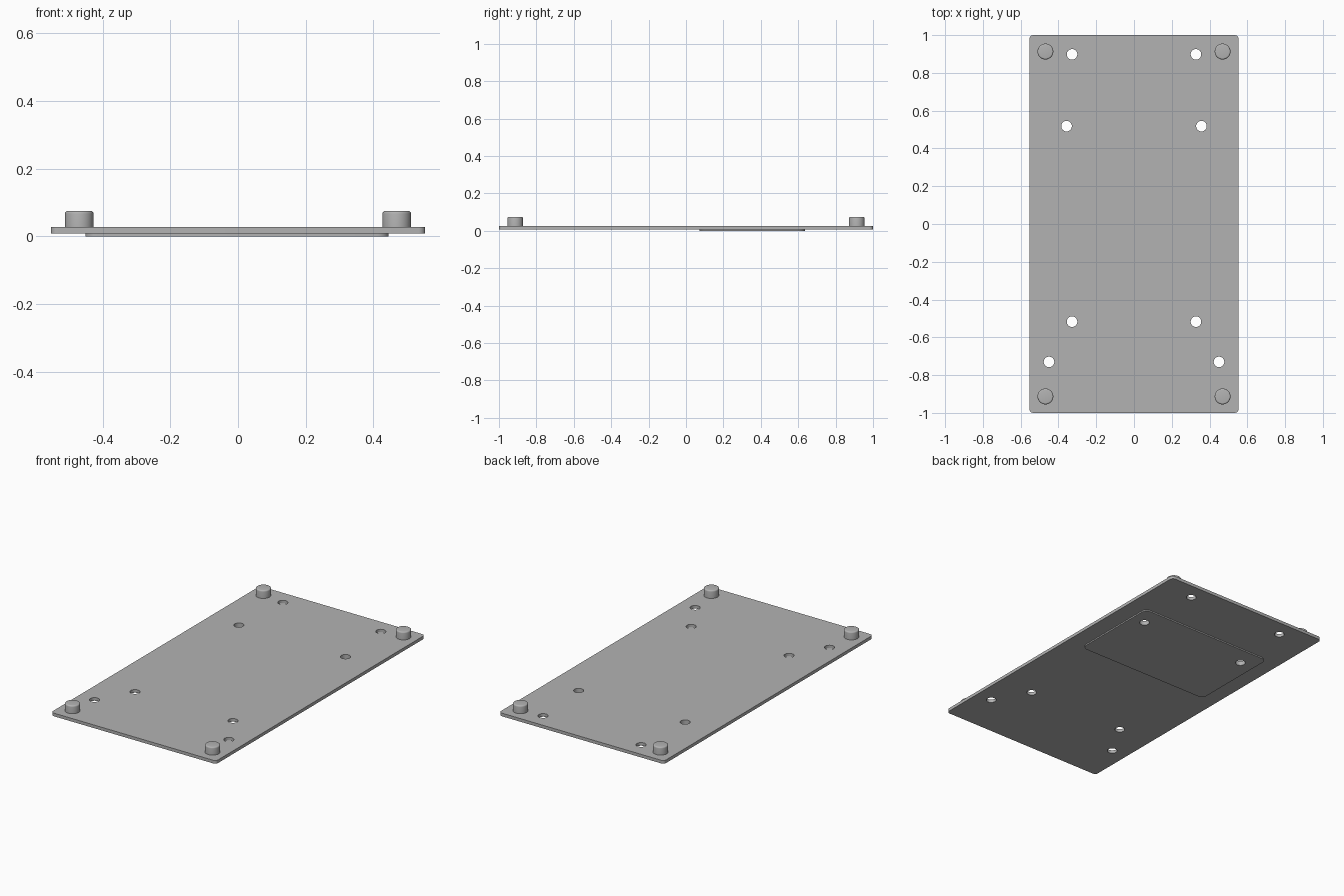
import bpy, bmesh
from math import sin, cos, pi, radians

cube = bpy.data.objects.get("Cube")
if cube:
    bpy.data.objects.remove(cube, do_unlink=True)

grey = bpy.data.materials.new("plain_grey")
grey.use_nodes = True
colour = (0.45, 0.45, 0.45, 1)
grey.diffuse_color = colour
grey.node_tree.nodes["Principled BSDF"].inputs["Base Color"].default_value = colour


def arc(x, y, r, start, sweep, steps):
    return [(x + r * cos(start + sweep * i / steps), y + r * sin(start + sweep * i / steps))
            for i in range(steps + 1)]


def rounded_rect(cx, cy, hx, hy, r):
    corners = ((1, 1), (-1, 1), (-1, -1), (1, -1))
    return [p for i, (sx, sy) in enumerate(corners)
            for p in arc(cx + sx * (hx - r), cy + sy * (hy - r), r, i * pi / 2, pi / 2, 8)]


def finish(obj):
    obj.data.materials.clear()
    obj.data.materials.append(grey)
    bpy.ops.object.select_all(action="DESELECT")
    obj.select_set(True)
    bpy.context.view_layer.objects.active = obj
    bpy.ops.object.shade_smooth_by_angle(angle=radians(30))


def sheet(name, outline, holes, z0, z1):
    """Filled outline with round holes, extruded from z0 to z1."""
    curve = bpy.data.curves.new(name, "CURVE")
    curve.dimensions = "2D"
    curve.fill_mode = "BOTH"
    curve.extrude = (z1 - z0) / 2
    for loop in [outline] + [arc(x, y, HOLE_R, 0, 2 * pi, 32)[:-1] for x, y in holes]:
        spline = curve.splines.new("POLY")
        spline.points.add(len(loop) - 1)
        for point, (x, y) in zip(spline.points, loop):
            point.co = (x, y, 0, 1)
        spline.use_cyclic_u = True
    obj = bpy.data.objects.new(name, curve)
    bpy.context.collection.objects.link(obj)
    bpy.ops.object.select_all(action="DESELECT")
    obj.select_set(True)
    bpy.context.view_layer.objects.active = obj
    bpy.ops.object.convert(target="MESH")
    obj = bpy.context.object
    # Weld the caps to the walls
    bm = bmesh.new()
    bm.from_mesh(obj.data)
    bmesh.ops.remove_doubles(bm, verts=bm.verts, dist=0.0001)
    bmesh.ops.recalc_face_normals(bm, faces=bm.faces)
    bmesh.ops.translate(bm, verts=bm.verts, vec=(0, 0, (z0 + z1) / 2))
    bm.to_mesh(obj.data)
    bm.free()
    finish(obj)


def foot(name, x, y):
    """Round peg with a softened top rim."""
    bm = bmesh.new()
    bmesh.ops.create_cone(bm, cap_ends=True, segments=48, radius1=0.042,
                          radius2=0.042, depth=TOP - PLATE_TOP)
    rim = [e for e in bm.edges if all(v.co.z > 0 for v in e.verts)]
    bmesh.ops.bevel(bm, geom=rim, offset=0.008, segments=4, profile=0.5, affect="EDGES")
    mesh = bpy.data.meshes.new(name)
    bm.to_mesh(mesh)
    bm.free()
    obj = bpy.data.objects.new(name, mesh)
    obj.location = (x, y, (TOP + PLATE_TOP) / 2)
    bpy.context.collection.objects.link(obj)
    finish(obj)


HOLE_R = 0.028
PLATE_BOTTOM, PLATE_TOP, TOP = 0.008, 0.027, 0.075

# Mounting holes in mirrored pairs
pairs = ((0.328, 0.898), (0.357, 0.518), (0.328, -0.517), (0.45, -0.73))
holes = [(s * x, y) for x, y in pairs for s in (-1, 1)]

# Main plate
sheet("base_plate", rounded_rect(0, 0, 0.553, 1.0, 0.02), holes, PLATE_BOTTOM, PLATE_TOP)

# Raised pad on the underside, pierced by the pair of holes above it
pad_holes = [h for h in holes if 0.07 < h[1] < 0.63]
sheet("underside_pad", rounded_rect(-0.003, 0.353, 0.448, 0.282, 0.035), pad_holes, 0, PLATE_BOTTOM)

# Corner feet
for side, sx in (("left", 1), ("right", -1)):
    for end, sy in (("front", -1), ("back", 1)):
        foot(f"{end}_{side}_foot", sx * 0.469, sy * 0.913)
